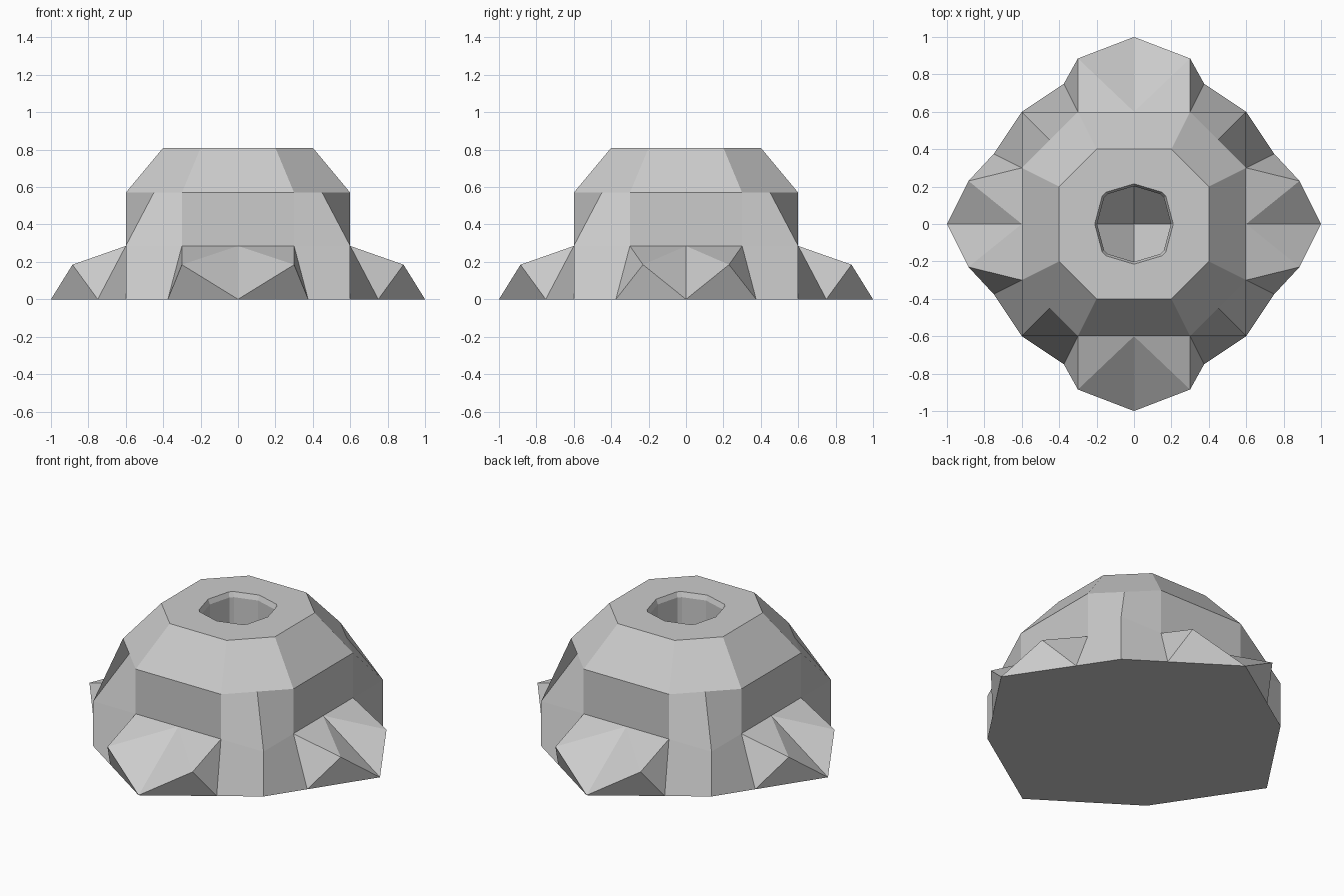
import bpy, bmesh

if "Cube" in bpy.data.objects:
    bpy.data.objects.remove(bpy.data.objects["Cube"])

# Heights of the levels
TOP, SHOULDER, LEDGE, TIP = 0.81, 0.57, 0.285, 0.185
# Quarter outline of the socket rim (12 sides all round)
RIM = [(0.21, 0), (0.17, 0.15), (0.15, 0.17), (0, 0.215)]

bm = bmesh.new()


def face(points, swap=False):
    bm.faces.new([bm.verts.new((y, x, z) if swap else (x, y, z)) for x, y, z in points])


def octant(tip_half, swap):
    """One eighth of the body: sloped crown, wall, corner buttress and half a foot."""
    wall_top, wall_low = (0.3, 0.6, SHOULDER), (0.3, 0.6, LEDGE)
    mid_low = (0, 0.6, LEDGE)
    corner, corner_low = (0.6, 0.6, LEDGE), (0.6, 0.6, 0)
    notch, toe, tip = (0.375, 0.75, 0), (0, 1, 0), (tip_half, 0.885, TIP)
    diag = (0.45, 0.45, SHOULDER)
    for f in (
        [(0, 0.4, TOP), (0.2, 0.4, TOP), wall_top, (0, 0.6, SHOULDER)],
        [(0.2, 0.4, TOP), (0.3, 0.3, TOP), diag, wall_top],
        [(0, 0.6, SHOULDER), wall_top, wall_low, mid_low],
        [wall_top, diag, corner, wall_low],
        [wall_low, corner, corner_low, notch],
        [mid_low, wall_low, tip],
        [mid_low, tip, toe],
        [wall_low, notch, tip],
        [tip, notch, toe],
        [(0, 0, 0), toe, notch, corner_low],
    ):
        face(f, swap)


octant(0.30, False)   # front and back feet
octant(0.23, True)    # side feet

# Flat top around the socket
face([(0.4, 0, TOP), (0.4, 0.2, TOP), (0.3, 0.3, TOP), (0.2, 0.4, TOP), (0, 0.4, TOP)]
     + [(x, y, TOP) for x, y in reversed(RIM)])

# Socket: bevelled lip, straight wall, pyramid-shaped floor
lip = [(x, y, TOP) for x, y in RIM]
neck = [(x * 0.94, y * 0.94, TOP - 0.03) for x, y in RIM]
floor = [(x, y, 0.2 + 1.2 * (x + y)) for x, y, z in neck]
for a, b in ((lip, neck), (neck, floor)):
    for i in range(len(RIM) - 1):
        face([a[i], a[i + 1], b[i + 1], b[i]])
face([(0, 0, 0.2)] + floor)

# Mirror the quarter into the full body
for axis in (0, 1):
    copy = bmesh.ops.duplicate(bm, geom=bm.verts[:] + bm.edges[:] + bm.faces[:])
    for v in copy["geom"]:
        if isinstance(v, bmesh.types.BMVert):
            v.co[axis] *= -1
bmesh.ops.remove_doubles(bm, verts=bm.verts[:], dist=0.0005)
bmesh.ops.recalc_face_normals(bm, faces=bm.faces[:])

mesh = bpy.data.meshes.new("footed_socket_base")
bm.to_mesh(mesh)
bm.free()
bpy.context.collection.objects.link(bpy.data.objects.new("footed_socket_base", mesh))
